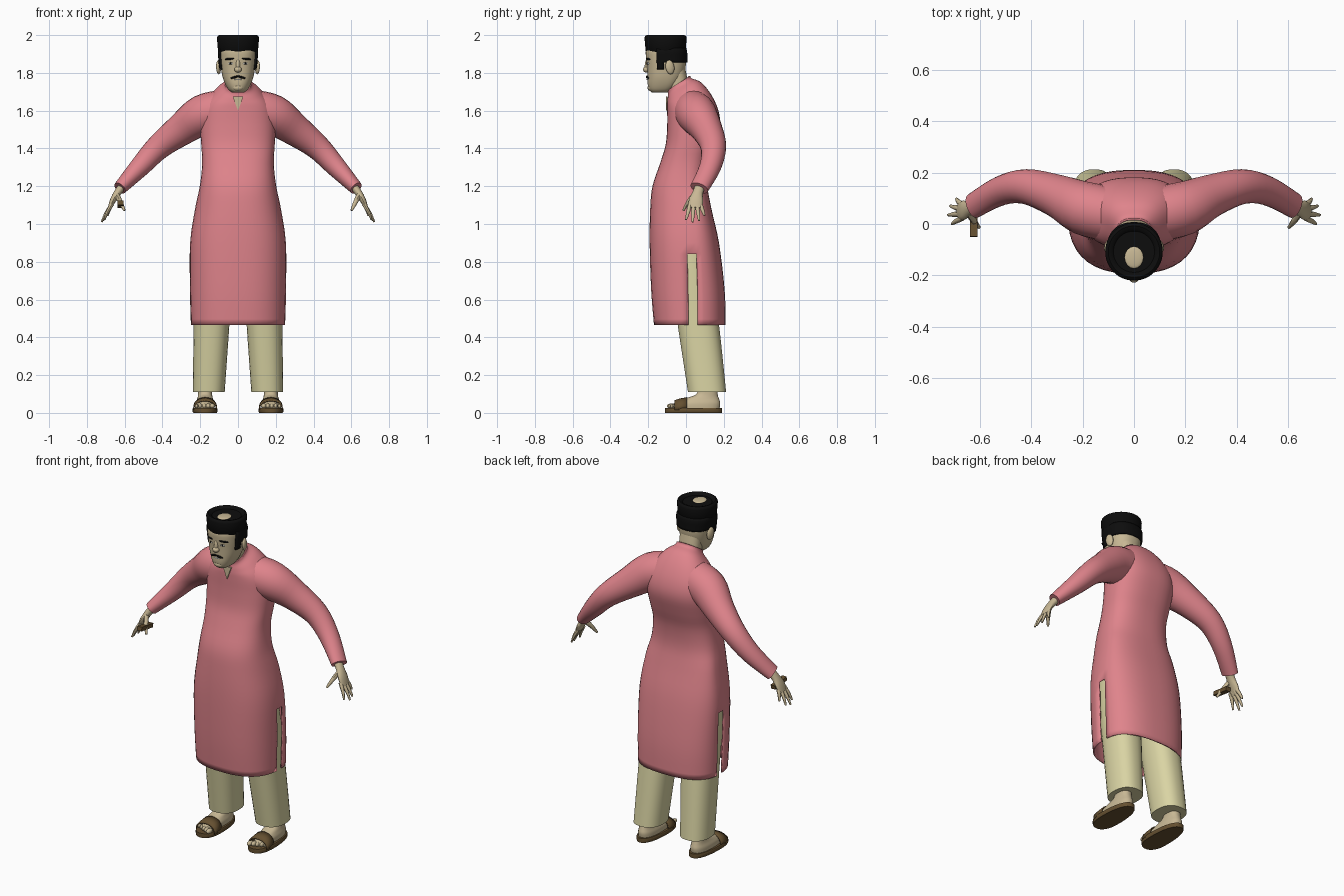
import bpy, bmesh
from math import sin, cos, pi, radians
from mathutils import Vector, Matrix, Euler

cube = bpy.data.objects.get("Cube")
if cube:
    bpy.data.objects.remove(cube, do_unlink=True)


def material(name, r, g, b):
    m = bpy.data.materials.new(name)
    m.use_nodes = True
    m.diffuse_color = (r, g, b, 1)
    bsdf = next(n for n in m.node_tree.nodes if n.type == 'BSDF_PRINCIPLED')
    bsdf.inputs["Base Color"].default_value = (r, g, b, 1)
    bsdf.inputs["Roughness"].default_value = 0.8
    return m


PINK = material("pink cloth", 0.74, 0.23, 0.26)
CREAM = material("cream cloth", 0.70, 0.66, 0.37)
SKIN = material("skin", 0.58, 0.48, 0.30)
BLACK = material("black", 0.004, 0.004, 0.004)
BROWN = material("brown leather", 0.13, 0.08, 0.03)
WHITE = material("white", 0.75, 0.75, 0.72)


def finish(name, bm, mat, thickness=0, angle=45):
    me = bpy.data.meshes.new(name)
    bm.to_mesh(me)
    bm.free()
    ob = bpy.data.objects.new(name, me)
    bpy.context.scene.collection.objects.link(ob)
    me.materials.append(mat)
    for other in bpy.context.selected_objects:
        other.select_set(False)
    ob.select_set(True)
    bpy.context.view_layer.objects.active = ob
    bpy.ops.object.shade_smooth_by_angle(angle=radians(angle))
    if thickness:
        mod = ob.modifiers.new("thickness", 'SOLIDIFY')
        mod.thickness = thickness
        mod.offset = -1
    return ob


def flow(rows, n=4):
    """Smoothly interpolated copies of the rows."""
    out = []
    for i in range(len(rows) - 1):
        a, b, c, d = (rows[min(max(i + k, 0), len(rows) - 1)] for k in (-1, 0, 1, 2))
        for j in range(n):
            t = j / n
            out.append([q + 0.5 * t * (r - p + t * (2*p - 5*q + 4*r - s + t * (3*(q - r) + s - p)))
                        for p, q, r, s in zip(a, b, c, d)])
    return out + [list(rows[-1])]


def power(v, p):
    return abs(v) ** p * (1 if v > 0 else -1)


def level_ring(cx, z, rx, yf, yc, yb, tilt=0, segs=40, p=0.85):
    """Near-horizontal oval with separate front and back depths."""
    ring = []
    for i in range(segs):
        a = 2 * pi * (i + 0.5) / segs
        dy = power(sin(a), p) * ((yb - yc) if sin(a) > 0 else (yc - yf))
        ring.append(Vector((cx + rx * power(cos(a), p), yc + dy, z + tilt * dy)))
    return ring


def loft(rings, caps=(True, True)):
    bm = bmesh.new()
    vs = [[bm.verts.new(p) for p in r] for r in rings]
    n = len(vs[0])
    for a, b in zip(vs, vs[1:]):
        for i in range(n):
            bm.faces.new((a[i], a[(i + 1) % n], b[(i + 1) % n], b[i]))
    if caps[0]:
        bm.faces.new(vs[0][::-1])
    if caps[1]:
        bm.faces.new(vs[-1])
    bmesh.ops.recalc_face_normals(bm, faces=bm.faces)
    return bm


def tube(rows, s=1, segs=20, steps=4):
    """Loft along a path of (x, y, z, width, thickness); s mirrors in x."""
    rows = flow(rows, steps)
    pts = [Vector(r[:3]) for r in rows]
    rings = []
    for i, r in enumerate(rows):
        d = (pts[min(i + 1, len(pts) - 1)] - pts[max(i - 1, 0)]).normalized()
        u = (Vector((0, 1, 0)) - d * d.y).normalized()
        v = d.cross(u)
        ring = [pts[i] + u * r[3] * cos(2*pi*k/segs) + v * r[4] * sin(2*pi*k/segs) for k in range(segs)]
        rings.append([Vector((q.x * s, q.y, q.z)) for q in ring])
    return loft(rings)


def blob(name, loc, size, mat, rot=(0, 0, 0)):
    bm = bmesh.new()
    m = Matrix.LocRotScale(Vector(loc), Euler([radians(a) for a in rot]), Vector(size))
    bmesh.ops.create_uvsphere(bm, u_segments=16, v_segments=10, radius=1, matrix=m)
    return finish(name, bm, mat, angle=80)


# Long tunic: one loft, opened along both sides of the skirt
tunic = flow([  # z, half width, front, middle, back, tilt
    (0.465, 0.250, -0.170, 0.04, 0.210, 0), (0.65, 0.255, -0.185, 0.04, 0.205, 0),
    (0.90, 0.254, -0.193, 0.035, 0.175, 0), (1.08, 0.228, -0.190, 0.03, 0.135, 0),
    (1.20, 0.203, -0.178, 0.00, 0.115, 0), (1.32, 0.190, -0.138, 0.00, 0.125, 0),
    (1.42, 0.195, -0.108, 0.02, 0.155, 0), (1.52, 0.200, -0.100, 0.04, 0.180, 0),
    (1.60, 0.190, -0.100, 0.04, 0.172, 0), (1.66, 0.160, -0.100, 0.02, 0.135, 0.2),
    (1.705, 0.115, -0.098, -0.01, 0.080, 0.5), (1.73, 0.078, -0.095, -0.03, 0.032, 0.65),
    (1.748, 0.070, -0.100, -0.035, 0.022, 0.65)])
bm = loft([level_ring(0, *r, p=0.8) for r in tunic], caps=(False, False))
slit = [f for f in bm.faces if abs(f.normal.x) > 0.8 and f.calc_center_median().z < 1.05
        and abs(f.calc_center_median().y - 0.038) < 0.006]
bmesh.ops.delete(bm, geom=slit, context='FACES')
finish("tunic", bm, PINK, thickness=0.008)

# Neck opening in the tunic front
bm = bmesh.new()
tri = [bm.verts.new(p) for p in ((-0.028, -0.107, 1.675), (0, -0.107, 1.60), (0.028, -0.107, 1.675))]
ext = bmesh.ops.extrude_face_region(bm, geom=[bm.faces.new(tri)])
bmesh.ops.translate(bm, vec=(0, 0.009, 0), verts=[g for g in ext["geom"] if isinstance(g, bmesh.types.BMVert)])
bmesh.ops.recalc_face_normals(bm, faces=bm.faces)
finish("neck_opening", bm, SKIN)

# Neck and head
finish("neck", loft([level_ring(0, *r) for r in flow([
    (1.65, 0.066, -0.085, -0.02, 0.02), (1.74, 0.064, -0.10, -0.04, 0.012),
    (1.83, 0.066, -0.13, -0.06, -0.005)])]), SKIN)
head = flow([
    (1.695, 0.030, -0.178, -0.13, -0.10), (1.71, 0.050, -0.195, -0.12, -0.07),
    (1.74, 0.068, -0.203, -0.11, -0.04), (1.78, 0.082, -0.204, -0.11, -0.015),
    (1.83, 0.091, -0.207, -0.105, -0.002), (1.88, 0.096, -0.212, -0.105, 0.000),
    (1.92, 0.097, -0.212, -0.105, -0.002), (1.965, 0.080, -0.19, -0.105, -0.02)])
finish("head", loft([level_ring(0, *r) for r in head]), SKIN)

# Hair: enlarged band of the head, kept at the sides and back, with sideburns
bm = loft([level_ring(0, z, rx + 0.009, yf - 0.009, yc, yb + 0.007)
           for z, rx, yf, yc, yb in head if 1.80 < z < 1.94], caps=(False, False))
bare = []
for f in bm.faces:
    c = f.calc_center_median()
    if not (c.y > -0.15 and c.z > 1.855 or -0.16 < c.y < -0.115 and c.z > 1.82):
        bare.append(f)
bmesh.ops.delete(bm, geom=bare, context='FACES')
finish("hair", bm, BLACK, thickness=0.012)

# Round cap with a sunken crown
cap = [(0.100, 1.908), (0.106, 1.915), (0.112, 1.985), (0.109, 1.995), (0.100, 2.0), (0.088, 1.996), (0.080, 1.986), (0.01, 1.986)]
finish("cap", loft([level_ring(0, z, r, -0.108 - r, -0.108, -0.108 + r, p=1) for r, z in cap]), BLACK)
blob("crown_patch", (0, -0.13, 1.985), (0.037, 0.043, 0.007), SKIN)

# Face details
blob("nose_bridge", (0, -0.205, 1.845), (0.012, 0.013, 0.035), SKIN, (-8, 0, 0))
blob("nose_tip", (0, -0.210, 1.818), (0.020, 0.018, 0.016), SKIN)
blob("chin", (0, -0.186, 1.722), (0.030, 0.018, 0.018), SKIN)
blob("mouth", (0, -0.203, 1.765), (0.020, 0.006, 0.004), WHITE)
for s, side in ((1, "left"), (-1, "right")):
    blob(side + "_ear", (s * 0.103, -0.085, 1.83), (0.012, 0.024, 0.038), SKIN, (10, 0, s * 15))
    blob(side + "_eyebrow", (s * 0.045, -0.200, 1.874), (0.027, 0.008, 0.006), BLACK, (0, s * 5, s * 22))
    blob(side + "_eye", (s * 0.038, -0.200, 1.850), (0.015, 0.006, 0.006), WHITE, (0, 0, s * 20))
    blob(side + "_pupil", (s * 0.038, -0.2035, 1.851), (0.006, 0.005, 0.0055), BLACK)
    blob(side + "_moustache", (s * 0.019, -0.204, 1.777), (0.023, 0.008, 0.006), BLACK, (0, s * 15, s * 12))

    # Sleeve
    sleeve = [(0.08, 0.035, 1.60, 0.105, 0.11), (0.19, 0.06, 1.575, 0.105, 0.108),
              (0.30, 0.11, 1.50, 0.083, 0.086), (0.42, 0.145, 1.408, 0.068, 0.067),
              (0.52, 0.128, 1.302, 0.057, 0.054), (0.625, 0.070, 1.190, 0.050, 0.036)]
    finish(side + "_sleeve", tube(sleeve, s, 24), PINK)

    # Hand with four fingers and a thumb
    palm = [(0.605, 0.078, 1.21, 0.028, 0.022), (0.638, 0.062, 1.165, 0.028, 0.02),
            (0.662, 0.053, 1.125, 0.038, 0.016), (0.68, 0.05, 1.085, 0.034, 0.010)]
    finish(side + "_palm", tube(palm, s, 14), SKIN)
    tips = [(0.690, 0.098, 1.045), (0.714, 0.070, 1.017), (0.722, 0.035, 1.010), (0.707, 0.000, 1.022)]
    for k, (x, y, z) in enumerate(tips):
        root = (0.667, 0.076 - 0.018 * k, 1.105)
        finger = [(*root, 0.011, 0.011), ((root[0] + x) / 2 + 0.004, (root[1] + y) / 2, (root[2] + z) / 2, 0.010, 0.009),
                  (x, y, z, 0.005, 0.005)]
        finish(f"{side}_finger_{k + 1}", tube(finger, s, 8, 2), SKIN)
    thumb = [(0.642, 0.045, 1.155, 0.016, 0.014), (0.622, 0.012, 1.115, 0.012, 0.012), (0.601, -0.014, 1.072, 0.006, 0.006)]
    finish(side + "_thumb", tube(thumb, s, 8, 3), SKIN)

    # Trouser leg
    leg = flow([(0.11, 0.155, 0.085, 0.01, 0.213), (0.47, 0.14, 0.095, -0.045, 0.175),
                (0.80, 0.128, 0.103, -0.09, 0.13), (1.08, 0.110, 0.095, -0.10, 0.09)])
    finish(side + "_trouser_leg", loft([level_ring(s * cx, z, rx, yf, (yf + yb) / 2, yb, segs=28)
                                        for z, cx, rx, yf, yb in leg]), CREAM)

    # Foot, toes and sandal
    cx = s * 0.174
    foot = flow([(0.02, 0.050, -0.075, 0.06, 0.178), (0.05, 0.050, -0.065, 0.06, 0.182),
                 (0.075, 0.042, -0.01, 0.08, 0.175), (0.10, 0.037, 0.055, 0.11, 0.168), (0.15, 0.038, 0.06, 0.11, 0.168)])
    finish(side + "_foot", loft([level_ring(cx, *r, segs=24) for r in foot]), SKIN)
    for k in range(5):
        blob(f"{side}_toe_{k + 1}", (cx + s * (k - 1.8) * 0.021, -0.078 + 0.009 * k, 0.036),
             (0.014 - 0.0012 * k, 0.024, 0.014), SKIN)
    sole = [(z, w, -0.112, 0.0, 0.192) for z, w in ((0, 0.062), (0.006, 0.066), (0.022, 0.066), (0.026, 0.063))]
    finish(side + "_sandal_sole", loft([level_ring(cx, *r, segs=28) for r in sole]), BROWN)
    bm = bmesh.new()
    arch = [[bm.verts.new((cx + 0.064 * cos(a), y, 0.015 + h * sin(a) ** 0.7)) for a in [pi * k / 12 for k in range(13)]]
            for y, h in ((-0.062, 0.052), (-0.03, 0.062), (0.005, 0.068))]
    for a, b in zip(arch, arch[1:]):
        for k in range(12):
            bm.faces.new((a[k], a[k + 1], b[k + 1], b[k]))
    bmesh.ops.recalc_face_normals(bm, faces=bm.faces)
    finish(side + "_sandal_strap", bm, BROWN, thickness=0.007)

# Short stick held in the right hand
bm = bmesh.new()
bmesh.ops.create_cube(bm, size=1, matrix=Matrix.LocRotScale(
    Vector((-0.622, 0.005, 1.105)), Euler((radians(-8), 0, 0)), Vector((0.030, 0.11, 0.024))))
finish("held_stick", bm, BROWN)
